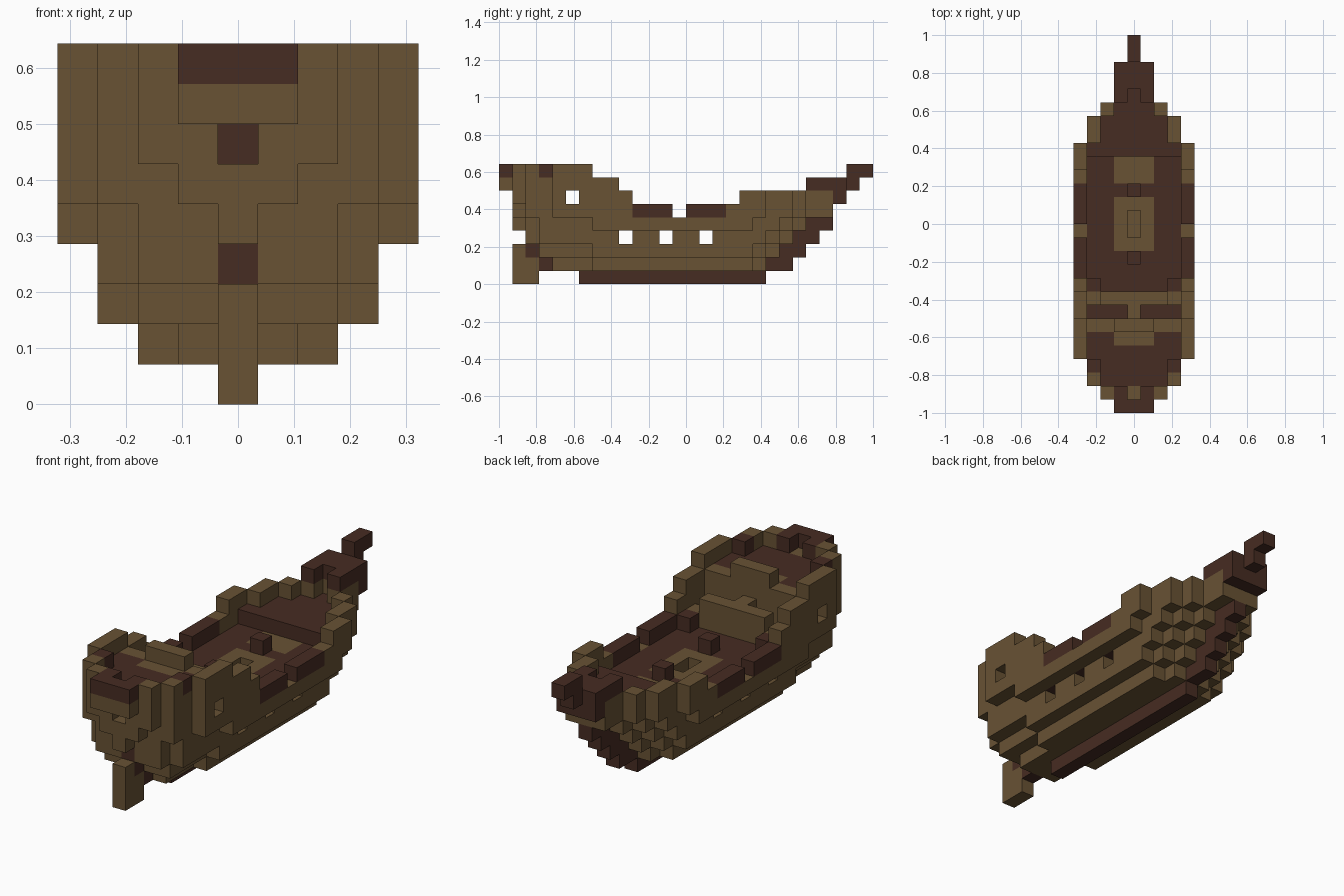
import bpy, bmesh
from mathutils import Vector

cube = bpy.data.objects.get("Cube")
if cube:
    bpy.data.objects.remove(cube, do_unlink=True)

U = 2 / 28          # block size


def material(name, rgb):
    m = bpy.data.materials.new(name)
    m.use_nodes = True
    col = (*rgb, 1)
    m.diffuse_color = col
    m.node_tree.nodes["Principled BSDF"].inputs["Base Color"].default_value = col
    return m


TAN = material("tan planks", (0.138, 0.084, 0.034))
DARK = material("dark wood", (0.062, 0.025, 0.016))

cells = {}          # (across, along, up) -> (part name, material)


def put(part, mat, xs, ys, zs):
    """Fill a block range, mirrored across the centre line."""
    for x in xs:
        for y in ys:
            for z in zs:
                for s in (x, -x):
                    cells[s, y, z] = (part, mat)


def cut(xs, ys, zs):
    for x in xs:
        for y in ys:
            for z in zs:
                for s in (x, -x):
                    cells.pop((s, y, z), None)


def span(a, b):
    return range(a, b + 1)


# Hull plan per layer: first and last block of each lengthwise strip, centre outwards
top_plan = [(1, 24), (1, 24), (1, 22), (2, 21), (4, 19)]
plans = {
    1: [(4, 19), (4, 19), (7, 18)],
    2: [(3, 20), (3, 20), (3, 19), (7, 18)],
    3: [(2, 21), (2, 21), (2, 20), (3, 19)],
    4: [(1, 23), (2, 22), (2, 21), (3, 20), (7, 18)],
    5: [(1, 24), (1, 24), (2, 22), (2, 21), (4, 19)],
    6: top_plan, 7: top_plan, 8: top_plan,
}
solid = {(x, y, z) for z, plan in plans.items()
         for i, (a, b) in enumerate(plan) for x in {i, -i} for y in span(a, b)}


def sheer(y, z):
    """True where the hull side reaches layer z at station y."""
    return (z < 5 or (z == 5 and y != 13) or (z == 6 and (y <= 9 or y >= 18))
            or (z == 7 and y <= 8) or (z == 8 and y <= 6))


# Hull shell, with the waist rails in dark wood
for x, y, z in solid:
    sides = [(x - 1, y, z), (x + 1, y, z), (x, y - 1, z), (x, y + 1, z)]
    if z < 6:
        sides.append((x, y, z - 1))
    shell = any(n not in solid for n in sides)
    if shell and sheer(y, z):
        if z == 5 and 10 <= y <= 16:
            cells[x, y, z] = ("waist_rail", DARK)
        else:
            cells[x, y, z] = ("hull", TAN)


def deck(z, first, last):
    for x, y, k in solid:
        if k == z and first <= y <= last and (x, y, z) not in cells:
            cells[x, y, z] = ("deck", DARK)


# Waist openings: clear anything but the outermost strip above the main deck
cut(range(4), span(7, 18), (5, 6, 7, 8))

# Main deck, fore deck and quarter deck
deck(4, 2, 23)
deck(5, 19, 24)
deck(7, 1, 6)

# Deck hatches
put("mast_hatch", TAN, span(0, 1), span(12, 15), [4])
cut([0], (13, 14), [4])
put("fore_hatch", TAN, span(0, 1), span(17, 18), [4])
put("deck_post", DARK, [0], (11, 16), [5])

# Cabin bulkhead, doorway, rail and helm
put("cabin_bulkhead", TAN, span(0, 3), [6], (5, 6))
put("cabin_door", DARK, [0], [6], (5, 6))
put("quarter_deck_trim", TAN, span(2, 3), [6], [7])
put("quarter_deck_trim", TAN, span(0, 1), span(5, 6), [7])
put("quarter_deck_rail", TAN, span(0, 1), [6], [8])
put("helm_wall", TAN, span(0, 2), [8], (5, 6))
put("helm_wall", TAN, [0], [7], (5, 6))
put("helm_wall", TAN, [3], [8], [5])
put("deck_step", DARK, [3], [9], [5])

# Stern gallery and taffrail
cut(range(2), [1], [8])
put("stern_gallery", TAN, span(0, 1), [0], [7])
put("taffrail", DARK, span(0, 1), [0], [8])
put("taffrail", DARK, [1], [1], [8])
put("taffrail", DARK, [3], [3], [8])

# Keel, stern post and curved stem
put("keel", DARK, [0], span(6, 19), [0])
for y, z in ((3, 1), (2, 2), (2, 3)):
    put("stern_post", DARK, [0], [y], [z])
for z in span(1, 4):
    put("stem", DARK, [0], span(z + 19, z + 20), [z])

# Rudder
put("rudder", TAN, [0], span(1, 2), span(0, 1))
put("rudder", TAN, [0], [1], [2])

# Beakhead and bowsprit
put("beakhead", DARK, span(0, 1), span(23, 25), [7])
cut([0], [23], [7])
put("beakhead", DARK, span(0, 1), [25], [6])
put("bowsprit", DARK, [0], [26], (7, 8))
put("bowsprit", DARK, [0], [27], [8])

# Gun ports and cabin windows
cut([3], (9, 12, 15), [3])
cut([4], [5], [6])
cut([0], [1], [6])

# Corner signs of a block face, counter-clockwise seen from outside
AXES = [Vector(a) for a in ((1, 0, 0), (0, 1, 0), (0, 0, 1))]


def build(part):
    """Mesh the exposed block faces of one part."""
    bm = bmesh.new()
    verts = {}
    mat = None
    for (x, y, z), (name, m) in cells.items():
        if name != part:
            continue
        mat = m
        centre = Vector((x * U, (y + 0.5) * U - 1, (z + 0.5) * U))
        for a in range(3):
            for sign in (1, -1):
                n = AXES[a] * sign
                if (x + int(n.x), y + int(n.y), z + int(n.z)) in cells:
                    continue
                p, q = AXES[(a + 1) % 3], AXES[(a + 2) % 3] * sign
                loop = []
                for d in (p + q, q - p, -p - q, p - q):
                    co = centre + (n + d) * U / 2
                    key = tuple(round(c / U * 2) for c in co)
                    if key not in verts:
                        verts[key] = bm.verts.new(co)
                    loop.append(verts[key])
                bm.faces.new(loop)
    mesh = bpy.data.meshes.new(part)
    bm.to_mesh(mesh)
    bm.free()
    mesh.materials.append(mat)
    bpy.context.collection.objects.link(bpy.data.objects.new(part, mesh))


for part in sorted({name for name, _ in cells.values()}):
    build(part)
